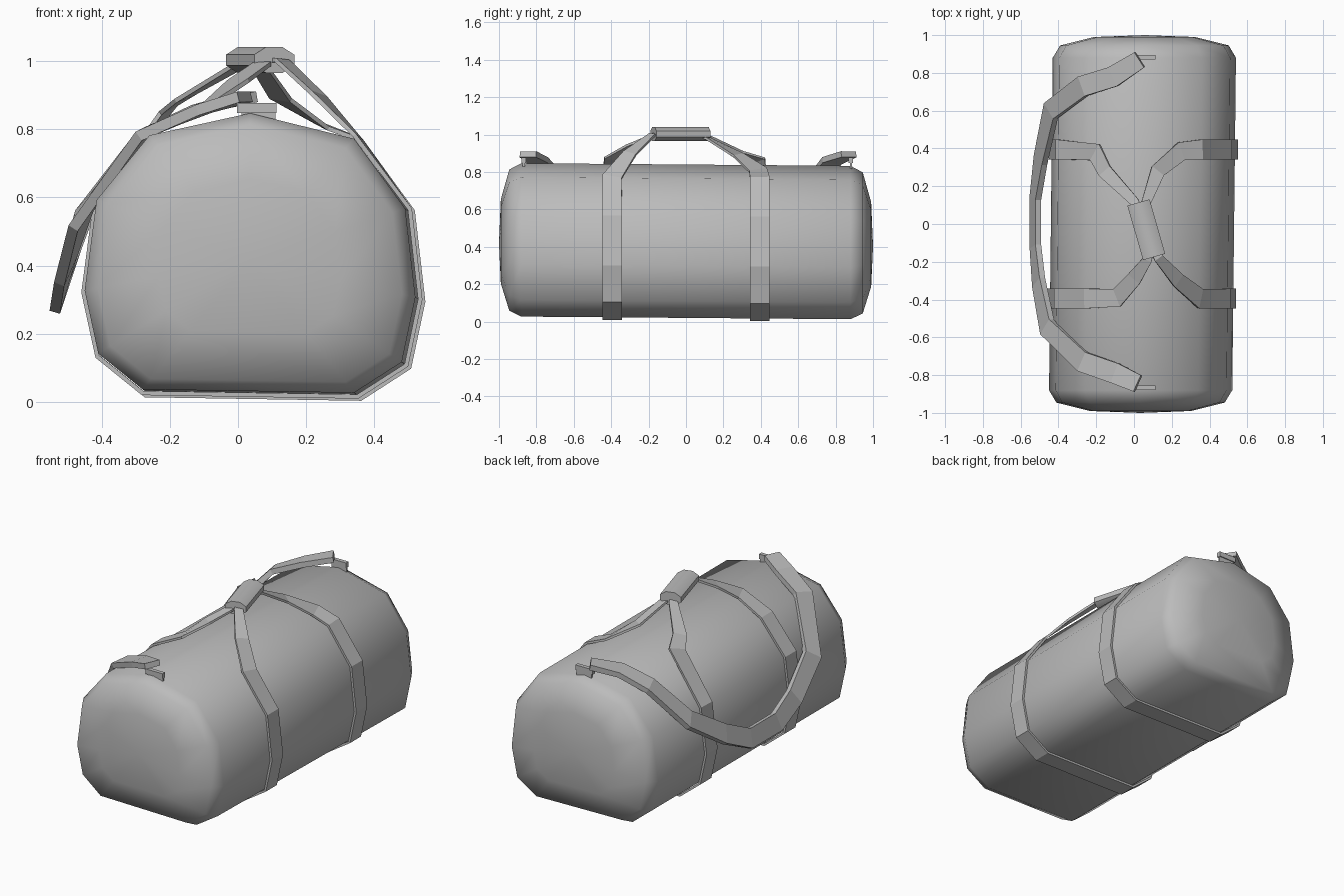
import bpy, bmesh, math
from mathutils import Vector, Matrix

cube = bpy.data.objects.get("Cube")
if cube:
    bpy.data.objects.remove(cube, do_unlink=True)

fabric = bpy.data.materials.new("grey_fabric")
fabric.use_nodes = True
GREY = (0.5, 0.5, 0.5, 1)
fabric.diffuse_color = GREY
fabric.node_tree.nodes["Principled BSDF"].inputs["Base Color"].default_value = GREY

# Cross-section of the bag, from upper left, under the base, to the top
PROFILE = [(-.25, .775), (-.405, .585), (-.44, .32), (-.40, .135), (-.27, .03), (.35, .02),
           (.49, .11), (.53, .30), (.50, .56), (.35, .765), (.045, .84)]
CENTRE = (.045, .41)


def section(y, scale, points=PROFILE):
    """Scaled slice of the bag, leaning slightly along its length."""
    cx, cz = CENTRE
    return [Vector((cx + (x - cx) * scale + .011 * y, y,
                    cz + (z - cz) * scale - .008 * y)) for x, z in points]


def finish(name, bm, smooth=None):
    bmesh.ops.recalc_face_normals(bm, faces=bm.faces)
    mesh = bpy.data.meshes.new(name)
    bm.to_mesh(mesh)
    bm.free()
    mesh.materials.append(fabric)
    obj = bpy.data.objects.new(name, mesh)
    bpy.context.collection.objects.link(obj)
    if smooth:
        bpy.ops.object.select_all(action='DESELECT')
        obj.select_set(True)
        bpy.context.view_layer.objects.active = obj
        bpy.ops.object.shade_smooth_by_angle(angle=math.radians(smooth))
    return obj


def loft(bm, rings):
    """Join rings of points with quads."""
    loops = [[bm.verts.new(p) for p in ring] for ring in rings]
    n = len(loops[0])
    for a, b in zip(loops, loops[1:]):
        for i in range(n):
            j = (i + 1) % n
            bm.faces.new((a[i], a[j], b[j], b[i]))
    return loops


def band(name, path, widths, thick, hub):
    """Flat strap along a path, facing away from the hub axis."""
    path = [Vector(p) for p in path]
    bm = bmesh.new()
    rings = []
    for i, p in enumerate(path):
        before = (p - path[i - 1]).normalized() if i else Vector()
        after = (path[i + 1] - p).normalized() if i < len(path) - 1 else Vector()
        t = (before + after).normalized()
        out = Vector((p.x - hub[0], 0, p.z - hub[1]))
        w = t.cross(out).normalized()
        n = w.cross(t).normalized() * thick / 2
        w *= widths[i] / 2
        rings.append([p + w + n, p - w + n, p - w - n, p + w - n])
    loops = loft(bm, rings)
    bm.faces.new(loops[0])
    bm.faces.new(loops[-1])
    return finish(name, bm)


def box(bm, centre, size):
    m = Matrix.Translation(centre) @ Matrix.Diagonal((*size, 1))
    bmesh.ops.create_cube(bm, size=1, matrix=m)


# Bag body with domed ends
bm = bmesh.new()
STEPS = [(-.99, .55), (-.945, .92), (-.88, 1)]
STEPS += [(-y, s) for y, s in reversed(STEPS)]
loops = loft(bm, [section(y, s) for y, s in STEPS])
for loop, y in ((loops[0], -1), (loops[-1], 1)):
    tip = bm.verts.new(section(y, 0)[0])
    for i in range(len(loop)):
        bm.faces.new((loop[i - 1], loop[i], tip))
finish("bag_body", bm, 80)

# Carry straps wrapped around the bag and rising to the grip
front_wrap = section(-.395, 1.018, PROFILE[:-1])
back_wrap = section(.395, 1.018, PROFILE[1:-1])
front = ([(.085, -.12, 1.0), (.07, -.19, .99), (0, -.29, .94), (-.09, -.39, .87)]
         + front_wrap + [(.235, -.30, .90), (.13, -.18, 1.0), (.10, -.12, 1.0)])
back = ([(.03, .06, 1.0), (0, .12, .985), (-.155, .28, .895), (-.205, .38, .86)]
        + back_wrap + [(.25, .385, .81), (.125, .28, .89), (.065, .115, .98), (.05, .06, 1.0)])
for name, path, rise in (("front_carry_strap", front, 3), ("back_carry_strap", back, 4)):
    taper = [.045, .05, .08, .10]
    mid = len(path) - 4 - rise
    widths = taper + [.105] * mid + taper[::-1][4 - rise:]
    band(name, path, widths, .013, CENTRE)

# Padded grip holding the straps together
bm = bmesh.new()
turn = Matrix.Translation((.065, -.03, 1.003)) @ Matrix.Rotation(math.radians(16), 4, 'Z')
rings = []
for y in (-.15, .15):
    rings.append([turn @ Vector((.066 * math.cos(a), y, .041 * math.sin(a)))
                  for a in (math.pi * (k + .5) / 4 for k in range(8))])
ends = loft(bm, rings)
for end in ends:
    bm.faces.new(end)
finish("grip_wrap", bm, 50)

# Shoulder strap hanging on the right side
shoulder = [(.03, .87, .895), (-.11, .78, .86), (-.27, .73, .79), (-.44, .60, .58),
            (-.495, .34, .41), (-.522, .14, .315), (-.522, -.12, .315), (-.505, -.31, .39),
            (-.46, -.545, .54), (-.27, -.73, .79), (-.10, -.79, .86), (.02, -.845, .895)]
band("shoulder_strap", shoulder, [.095] + [.11] * 10 + [.095], .032, (.04, .15))

# Anchor tabs for the shoulder strap
for name, y in (("front_anchor", -.868), ("back_anchor", .882)):
    bm = bmesh.new()
    box(bm, (.055, y, .862), (.115, .024, .03))
    box(bm, (.06, y, .835), (.10, .012, .06))
    finish(name, bm)
